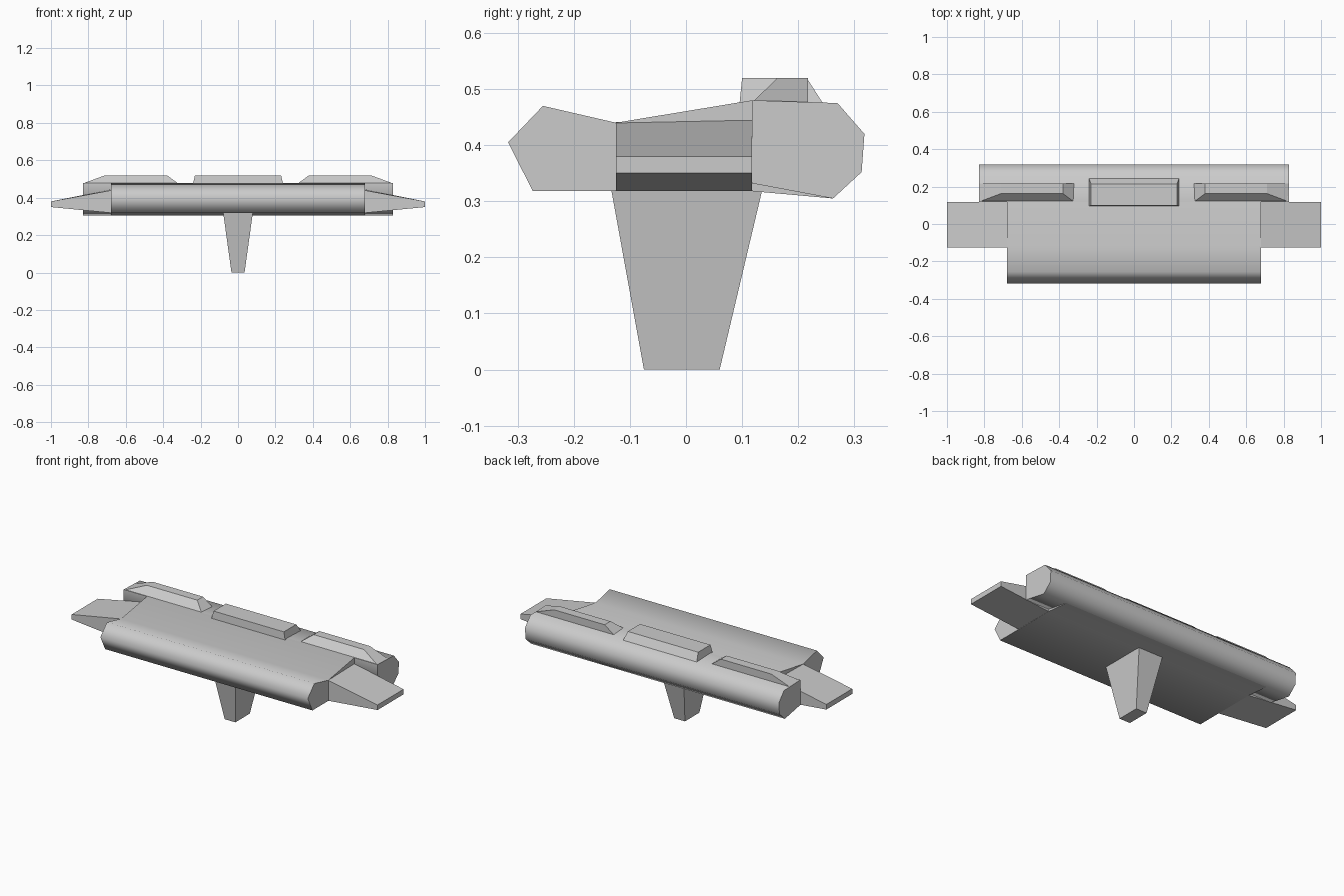
import bpy, bmesh, math

default = bpy.data.objects.get("Cube")
if default:
    bpy.data.objects.remove(default)

GREY = (0.6, 0.6, 0.6, 1)
mat = bpy.data.materials.new("plain grey")
mat.use_nodes = True
mat.diffuse_color = GREY
mat.node_tree.nodes["Principled BSDF"].inputs["Base Color"].default_value = GREY


def loft(name, first, last, smooth=False):
    """Solid between two matching outlines of 3D points."""
    bm = bmesh.new()
    a = [bm.verts.new(p) for p in first]
    b = [bm.verts.new(p) for p in last]
    bm.faces.new(a)
    bm.faces.new(b)
    for i in range(len(a)):
        j = (i + 1) % len(a)
        bm.faces.new((a[i], a[j], b[j], b[i]))
    bmesh.ops.recalc_face_normals(bm, faces=bm.faces)
    mesh = bpy.data.meshes.new(name)
    bm.to_mesh(mesh)
    bm.free()
    mesh.materials.append(mat)
    obj = bpy.data.objects.new(name, mesh)
    bpy.context.collection.objects.link(obj)
    if smooth:
        bpy.ops.object.select_all(action='DESELECT')
        obj.select_set(True)
        bpy.context.view_layer.objects.active = obj
        bpy.ops.object.shade_smooth_by_angle(angle=math.radians(80))
    return obj


def extrude(name, profile, half, smooth=True):
    """Symmetric extrusion of a (y, z) profile along x."""
    return loft(name, [(-half, y, z) for y, z in profile],
                [(half, y, z) for y, z in profile], smooth)


def rect(x0, x1, y0, y1, z):
    return [(x0, y0, z), (x1, y0, z), (x1, y1, z), (x0, y1, z)]


# Main body with rounded leading edge
extrude("main_body", [(-0.273, 0.318), (-0.317, 0.405), (-0.255, 0.47),
                      (-0.125, 0.44), (0.118, 0.48), (0.20, 0.45),
                      (0.262, 0.305), (0.118, 0.318)], 0.678)

# Wider rounded rear beam
extrude("rear_beam", [(0.118, 0.48), (0.27, 0.475), (0.318, 0.42),
                      (0.313, 0.352), (0.262, 0.305), (0.118, 0.332)], 0.83)

# Raised centre block
loft("centre_block", rect(-0.242, 0.242, 0.095, 0.247, 0.47),
     rect(-0.23, 0.23, 0.10, 0.215, 0.52))

# Tapered support foot
loft("foot", rect(-0.035, 0.035, -0.075, 0.06, 0),
     rect(-0.08, 0.08, -0.134, 0.137, 0.325))

# Mirrored wings and rear ridges
for side, s in (("left", 1), ("right", -1)):
    root = [(s * 0.67, -0.125, 0.318), (s * 0.67, 0.118, 0.318),
            (s * 0.67, 0.118, 0.446), (s * 0.67, -0.125, 0.441)]
    tip = [(s, -0.125, 0.35), (s, 0.118, 0.35),
           (s, 0.118, 0.38), (s, -0.125, 0.38)]
    loft(side + "_wing", root, tip)
    loft(side + "_ridge", rect(s * 0.32, s * 0.83, 0.118, 0.217, 0.476),
         rect(s * 0.38, s * 0.71, 0.163, 0.217, 0.52))
